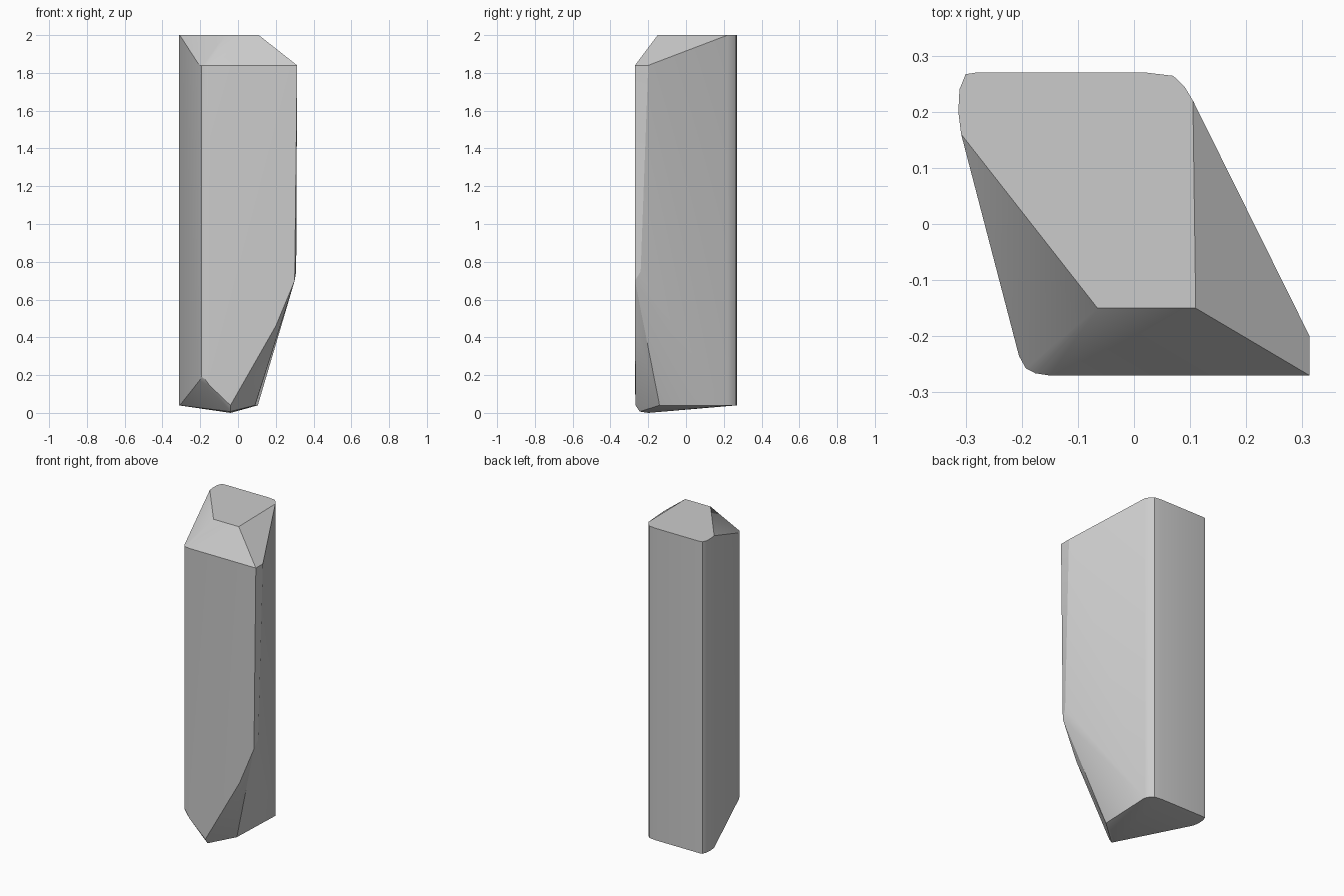
import bpy, bmesh, math

if "Cube" in bpy.data.objects:
    bpy.data.objects.remove(bpy.data.objects["Cube"])

# Rounded back corners and rounded front-left corner of the cross-section
back = [(-0.308, 0.16), (-0.313, 0.20), (-0.311, 0.24), (-0.30, 0.267), (-0.28, 0.27),
        (0.02, 0.27), (0.07, 0.264), (0.09, 0.245), (0.105, 0.22)]
front_left = [(-0.205, -0.235), (-0.193, -0.257), (-0.176, -0.266), (-0.15, -0.27)]


def level(outline, z):
    return [(x, y, z) for x, y in outline]


# Body walls
points = level(back, 2.0) + level(back, 0.04) + level(front_left, 1.84)
points += [(x, y, z) for (x, y), z in zip(front_left, (0.17, 0.19, 0.18, 0.145))]
points += [(0.313, -0.27, 1.84), (0.313, -0.20, 1.84)]

# Cut top
points += [(-0.065, -0.15, 2.0), (0.11, -0.15, 2.0)]

# Pointed lower end with right-hand facets
points += [(0.308, -0.24, 0.75), (0.30, -0.27, 0.70), (0.20, -0.27, 0.46),
           (0.09, -0.14, 0.04), (-0.04, -0.267, 0.04), (-0.04, -0.245, 0.007),
           (-0.04, -0.20, 0.0)]

# Convex faceted shard
bm = bmesh.new()
for p in points:
    bm.verts.new(p)
hull = bmesh.ops.convex_hull(bm, input=bm.verts)
loose = [v for v in bm.verts if not v.link_faces]
bmesh.ops.delete(bm, geom=loose, context='VERTS')
bmesh.ops.dissolve_limit(bm, angle_limit=math.radians(0.5), verts=bm.verts, edges=bm.edges)
bmesh.ops.recalc_face_normals(bm, faces=bm.faces)

mesh = bpy.data.meshes.new("crystal_shard")
bm.to_mesh(mesh)
bm.free()
shard = bpy.data.objects.new("crystal_shard", mesh)
bpy.context.collection.objects.link(shard)
bpy.context.view_layer.objects.active = shard
shard.select_set(True)
bpy.ops.object.shade_smooth_by_angle(angle=math.radians(22))
